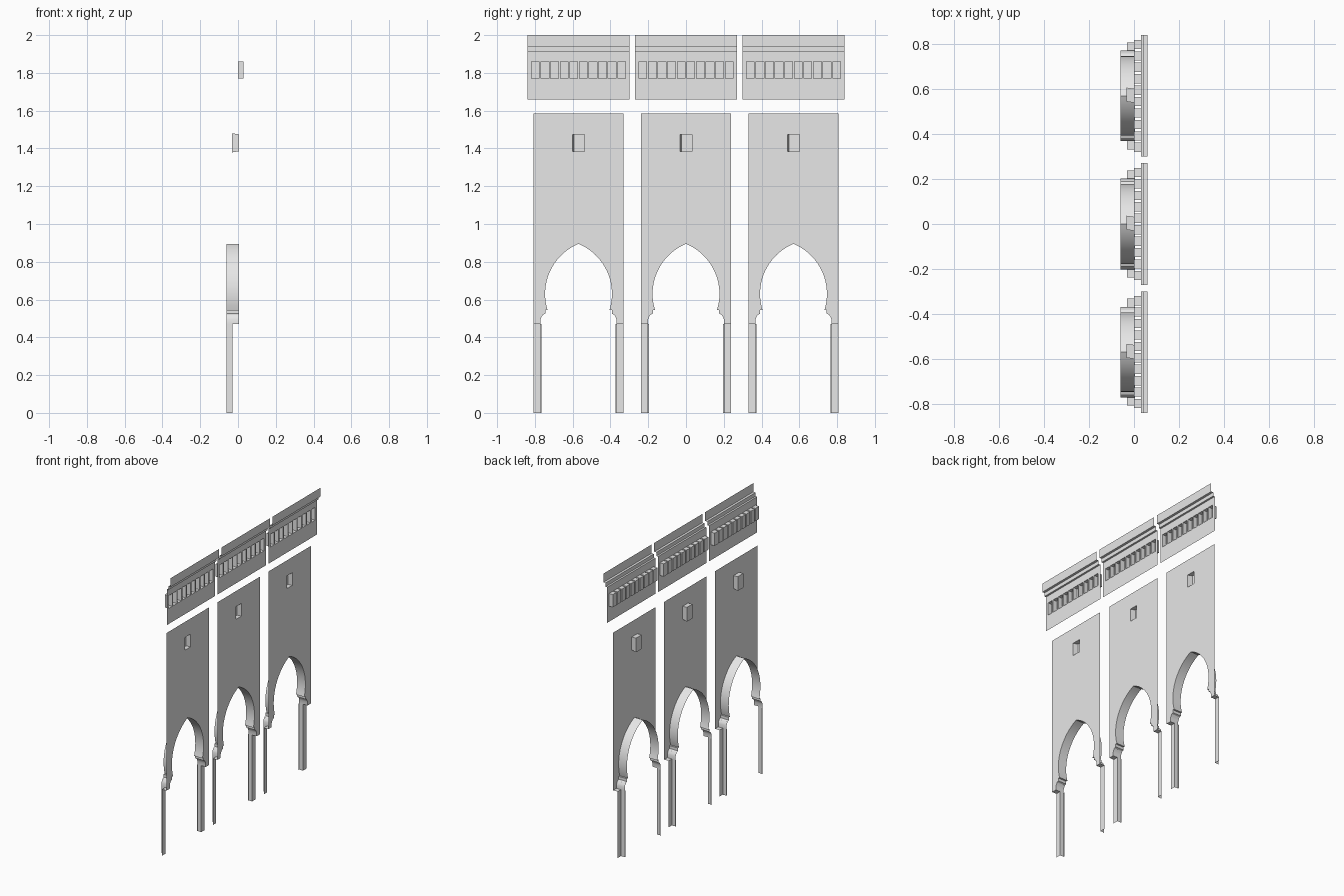
import bpy
import bmesh
import math
from mathutils import Vector

cube = bpy.data.objects.get("Cube")
if cube:
    bpy.data.objects.remove(cube, do_unlink=True)

stone = bpy.data.materials.new("pale_stone")
stone.use_nodes = True
COLOR = (0.8, 0.8, 0.8, 1)
stone.diffuse_color = COLOR
stone.node_tree.nodes["Principled BSDF"].inputs["Base Color"].default_value = COLOR

# Main planes along x and shared dimensions
WALL_X, PILLAR_X, BACK_X, FRIEZE_X = 0.005, -0.03, -0.06, 0.03
HALF, JAMB, SPRING, WALL_TOP = 0.238, 0.201, 0.47, 1.585
SPACING = 0.569
FAR = (100, 0, 1)


def face(bm, pts, toward):
    """Add a polygon whose normal looks at the point 'toward'."""
    f = bm.faces.new([bm.verts.new(p) for p in pts])
    f.normal_update()
    if f.normal.dot(Vector(toward) - f.calc_center_median()) < 0:
        f.normal_flip()
    return f


def finish(bm, name, y, smooth=False):
    bmesh.ops.remove_doubles(bm, verts=bm.verts[:], dist=0.0001)
    bmesh.ops.triangulate(bm, faces=[f for f in bm.faces if len(f.verts) > 4])
    mesh = bpy.data.meshes.new(name)
    bm.to_mesh(mesh)
    bm.free()
    mesh.materials.append(stone)
    obj = bpy.data.objects.new(name, mesh)
    obj.location.y = y
    bpy.context.collection.objects.link(obj)
    if smooth:
        bpy.ops.object.select_all(action="DESELECT")
        obj.select_set(True)
        bpy.context.view_layer.objects.active = obj
        bpy.ops.object.shade_smooth_by_angle(angle=math.radians(30))
    return obj


def rect(x, y0, y1, z0, z1):
    return [(x, y0, z0), (x, y1, z0), (x, y1, z1), (x, y0, z1)]


def niche(bm, front, back):
    """Recess with four sides and a closed back."""
    middle = sum((Vector(p) for p in front + back), Vector()) / 8
    for i in range(4):
        j = (i + 1) % 4
        face(bm, [front[i], front[j], back[j], back[i]], middle)
    face(bm, back, FAR)


def arch_profile():
    """Half of the pointed horseshoe opening, from apex to jamb."""
    offset, radius, mid = 0.11, 0.287, 0.63
    top = math.acos(offset / radius)
    low = -math.asin(0.085 / radius)
    pts = []
    for i in range(21):
        a = top + (low - top) * i / 20
        pts.append((radius * math.cos(a) - offset, mid + radius * math.sin(a)))
    pts[0] = (0, pts[0][1])
    # Moulded impost below the curve
    pts += [(0.176, 0.545), (0.176, 0.525), (0.188, 0.52),
            (0.196, 0.508), (JAMB, 0.495), (JAMB, SPRING)]
    return pts


ARCH = arch_profile()
WIN_Y, WIN_LOW, WIN_HIGH = 0.031, 1.385, 1.475


def build_bay(y, label):
    # Wall sheet with the arch and window openings left out
    bm = bmesh.new()
    outline = [(0, WIN_LOW), (WIN_Y, WIN_LOW), (WIN_Y, WIN_HIGH), (0, WIN_HIGH),
               (0, WALL_TOP), (HALF, WALL_TOP), (HALF, SPRING)] + ARCH[::-1]
    for s in (1, -1):
        face(bm, [(WALL_X, s * a, z) for a, z in outline], FAR)
    finish(bm, label + "_wall", y)

    # Window recess, slightly splayed towards the back
    bm = bmesh.new()
    niche(bm, rect(WALL_X, -WIN_Y, WIN_Y, WIN_LOW, WIN_HIGH),
          rect(-0.033, -0.025, 0.037, 1.379, 1.48))
    finish(bm, label + "_window_recess", y)

    # Arch reveal
    bm = bmesh.new()
    for s in (1, -1):
        for (a, z), (b, w) in zip(ARCH, ARCH[1:]):
            face(bm, [(WALL_X, s * a, z), (WALL_X, s * b, w),
                      (BACK_X, s * b, w), (BACK_X, s * a, z)], (0, 0, 0.63))
    finish(bm, label + "_arch_reveal", y, smooth=True)

    # Pillars: underside ledge, face, reveal and narrow inner lip
    for s, side in ((1, "back"), (-1, "front")):
        bm = bmesh.new()
        section = [(WALL_X, HALF), (WALL_X, JAMB), (PILLAR_X, JAMB), (PILLAR_X, HALF)]
        face(bm, [(x, s * a, SPRING) for x, a in section], (0, 0, -100))
        path = [(PILLAR_X, HALF), (PILLAR_X, JAMB), (BACK_X, JAMB), (BACK_X, JAMB - 0.006)]
        for (x0, a0), (x1, a1) in zip(path, path[1:]):
            face(bm, [(x0, s * a0, 0), (x1, s * a1, 0),
                      (x1, s * a1, SPRING), (x0, s * a0, SPRING)], (100, -s * 100, 0))
        finish(bm, label + "_" + side + "_pillar", y)


def build_frieze(y, label):
    half, low, high, count, pitch, width = 0.27, 1.77, 1.86, 10, 0.0508, 0.041

    # Frieze sheet with a row of openings
    bm = bmesh.new()
    openings = []
    for i in range(count):
        c = (i - (count - 1) / 2) * pitch
        openings.append((c - width / 2, c + width / 2))
    edges = [-half] + [e for pair in openings for e in pair] + [half]
    for i, (a, b) in enumerate(zip(edges, edges[1:])):
        face(bm, rect(FRIEZE_X, a, b, 1.66, low), FAR)
        face(bm, rect(FRIEZE_X, a, b, high, 1.912), FAR)
        if i % 2 == 0:
            face(bm, rect(FRIEZE_X, a, b, low, high), FAR)
    finish(bm, label + "_frieze", y)

    # Row of small recesses
    bm = bmesh.new()
    for a, b in openings:
        niche(bm, rect(FRIEZE_X, a, b, low, high), rect(0, a, b, low, high))
    finish(bm, label + "_frieze_recesses", y)

    # Stepped cornice
    bm = bmesh.new()
    steps = [(FRIEZE_X, 1.912), (0.043, 1.912), (0.043, 1.938), (0.06, 1.938), (0.06, 2)]
    for (x0, z0), (x1, z1) in zip(steps, steps[1:]):
        face(bm, [(x0, -half, z0), (x0, half, z0), (x1, half, z1), (x1, -half, z1)],
             (100, 0, -100))
    finish(bm, label + "_cornice", y)


for k, label in ((-1, "front_bay"), (0, "middle_bay"), (1, "back_bay")):
    build_bay(k * SPACING, label)
    build_frieze(k * SPACING, label)
